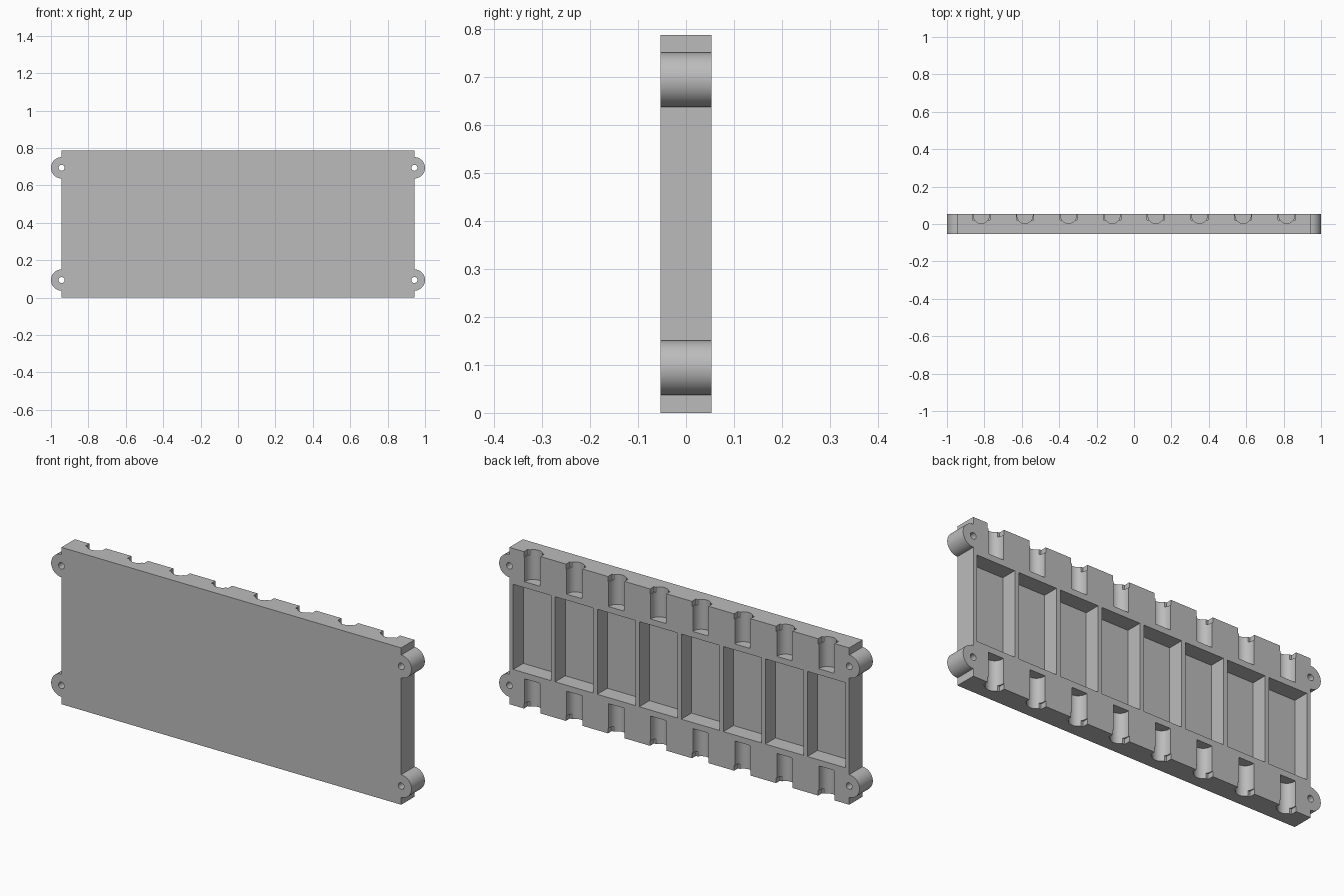
import bpy, bmesh
from math import sin, cos, pi
from mathutils import Vector

cube = bpy.data.objects.get("Cube")
if cube:
    bpy.data.objects.remove(cube, do_unlink=True)

W, H, T = 0.943, 0.787, 0.053      # half width, height, half thickness
LUG_R, HOLE_R = 0.057, 0.016
LUG_Z = (0.094, 0.694)
PITCH = 0.2333
CENTRES = [PITCH * (i - 3.5) for i in range(8)]

grey = bpy.data.materials.new("plain grey")
grey.use_nodes = True
grey.diffuse_color = (0.5, 0.5, 0.5, 1)
grey.node_tree.nodes["Principled BSDF"].inputs["Base Color"].default_value = (0.5, 0.5, 0.5, 1)


def arc(cx, cy, r, start, end, steps):
    return [(cx + r * cos(start + (end - start) * i / steps),
             cy + r * sin(start + (end - start) * i / steps)) for i in range(steps + 1)]


def prism(bm, points, sweep):
    """Extrude a closed outline of 3D points along a vector."""
    face = bm.faces.new([bm.verts.new(p) for p in points])
    top = bmesh.ops.extrude_face_region(bm, geom=[face])["geom"]
    verts = [v for v in top if isinstance(v, bmesh.types.BMVert)]
    bmesh.ops.translate(bm, verts=verts, vec=Vector(sweep))


def box(bm, x, half, y0, y1, z0, z1):
    prism(bm, [(x - half, y0, z0), (x + half, y0, z0),
               (x + half, y0, z1), (x - half, y0, z1)], (0, y1 - y0, 0))


def finish(bm, name):
    bmesh.ops.recalc_face_normals(bm, faces=bm.faces[:])
    mesh = bpy.data.meshes.new(name)
    bm.to_mesh(mesh)
    bm.free()
    mesh.materials.append(grey)
    ob = bpy.data.objects.new(name, mesh)
    bpy.context.collection.objects.link(ob)
    return ob


# Plate with four rounded mounting lugs, as one outline
outline = [(-W, 0), (W, 0)]
for z in LUG_Z:
    outline += arc(W, z, LUG_R, -pi / 2, pi / 2, 24)
outline += [(W, H), (-W, H)]
for z in reversed(LUG_Z):
    outline += arc(-W, z, LUG_R, pi / 2, 3 * pi / 2, 24)
bm = bmesh.new()
prism(bm, [(x, -T, z) for x, z in outline], (0, 2 * T, 0))
plate = finish(bm, "mounting_plate")

# Screw holes through the lugs
holes = bmesh.new()
for x in (-W, W):
    for z in LUG_Z:
        ring = arc(x, z, HOLE_R, 0, 2 * pi, 24)[:-1]
        prism(holes, [(px, -0.1, pz) for px, pz in ring], (0, 0.2, 0))

# Rectangular pockets in the back
pockets = bmesh.new()
for x in CENTRES:
    box(pockets, x, 0.1055, -0.027, 0.1, 0.18, H - 0.18)

# Round-bottomed slots and their square mouths along both long edges
slots, mouths = bmesh.new(), bmesh.new()
for x in CENTRES:
    section = arc(x, 0.045, 0.042, pi, 2 * pi, 20) + [(x + 0.042, 0.1), (x - 0.042, 0.1)]
    for edge, inward in ((0, 1), (H, -1)):
        start = edge - 0.05 * inward
        prism(slots, [(px, py, start) for px, py in section], (0, 0, 0.2 * inward))
        box(mouths, x, 0.046, 0.022, 0.11, start, edge + 0.026 * inward)

# Cut everything out of the plate
bpy.context.view_layer.objects.active = plate
plate.select_set(True)
for name, cutter_mesh in (("hole_cutter", holes), ("pocket_cutter", pockets),
                          ("slot_cutter", slots), ("mouth_cutter", mouths)):
    cutter = finish(cutter_mesh, name)
    cutter.hide_render = True
    mod = plate.modifiers.new(name, "BOOLEAN")
    mod.operation = "DIFFERENCE"
    mod.solver = "EXACT"
    mod.object = cutter
    bpy.ops.object.modifier_apply(modifier=mod.name)
    bpy.data.objects.remove(cutter, do_unlink=True)

bpy.ops.object.shade_smooth_by_angle(angle=pi / 6)
